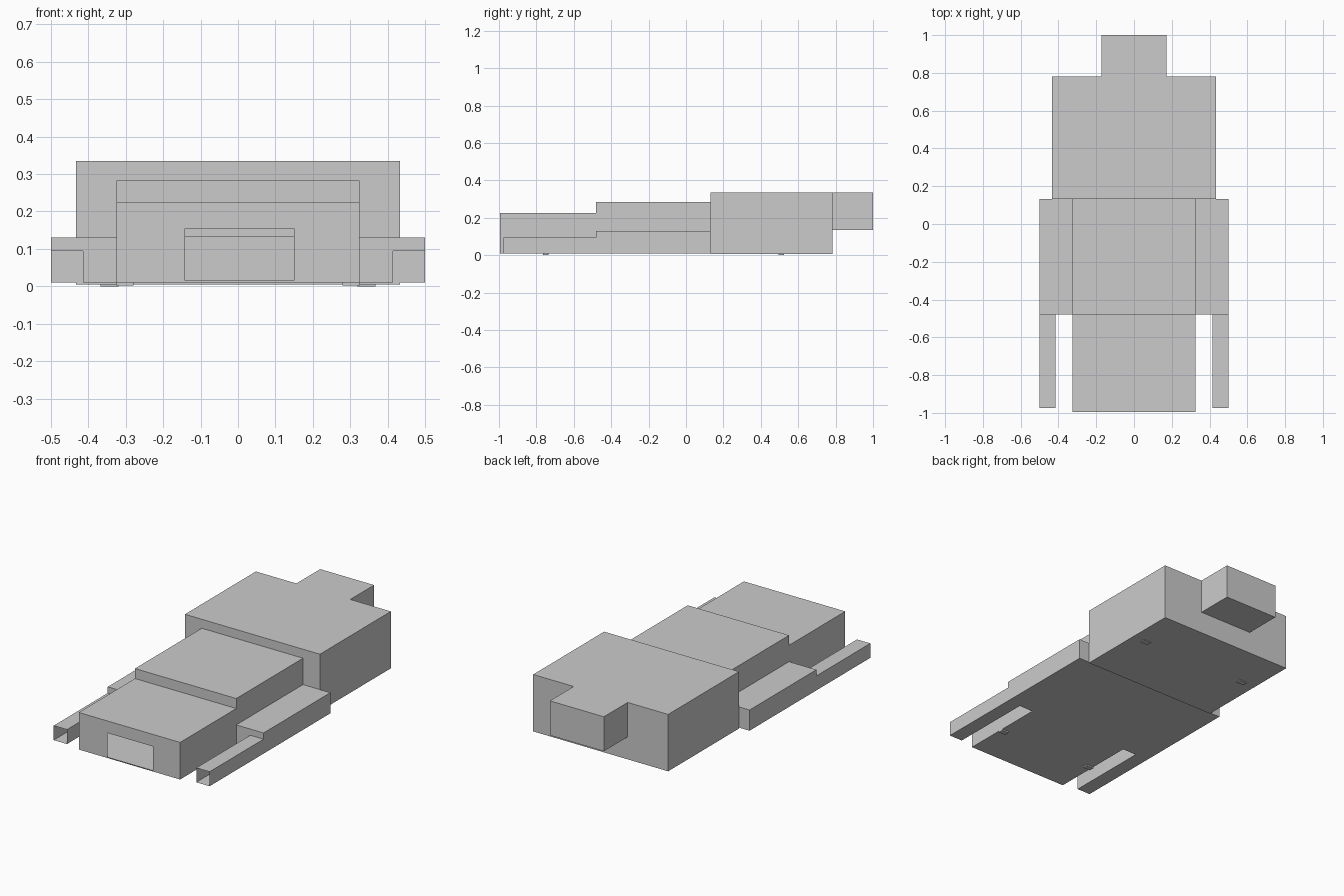
import bpy

if "Cube" in bpy.data.objects:
    bpy.data.objects.remove(bpy.data.objects["Cube"])

# One flat grey for the whole model
grey = bpy.data.materials.new("plain grey")
grey.diffuse_color = (0.6, 0.6, 0.6, 1)
grey.use_nodes = True
grey.node_tree.nodes["Principled BSDF"].inputs["Base Color"].default_value = grey.diffuse_color


def add_object(name, verts, faces):
    mesh = bpy.data.meshes.new(name)
    mesh.from_pydata(verts, [], faces)
    mesh.materials.append(grey)
    obj = bpy.data.objects.new(name, mesh)
    bpy.context.collection.objects.link(obj)
    return obj


SIDES = {"left": (0, 1, 3, 2), "right": (4, 6, 7, 5), "front": (0, 4, 5, 1),
         "back": (2, 3, 7, 6), "bottom": (0, 2, 6, 4), "top": (1, 5, 7, 3)}


def shell(name, x, y, z, open_sides=()):
    """Sheet-walled box with some sides left open."""
    verts = [(a, b, c) for a in x for b in y for c in z]
    add_object(name, verts, [f for s, f in SIDES.items() if s not in open_sides])


def wall(name, y, outer, hole, facing_back=False):
    """Upright wall (x0, x1, z0, z1) at depth y, with a rectangular hole."""
    xs = (outer[0], hole[0], hole[1], outer[1])
    zs = (outer[2], hole[2], hole[3], outer[3])
    verts, faces = [], []
    for i in range(3):
        for j in range(3):
            solid = (i, j) != (1, 1)
            if solid and xs[i + 1] - xs[i] > 1e-4 and zs[j + 1] - zs[j] > 1e-4:
                n = len(verts)
                verts += [(xs[i], y, zs[j]), (xs[i + 1], y, zs[j]),
                          (xs[i + 1], y, zs[j + 1]), (xs[i], y, zs[j + 1])]
                f = (n, n + 1, n + 2, n + 3)
                faces.append(f[::-1] if facing_back else f)
    add_object(name, verts, faces)


B = 0.01                      # underside height
FRONT, STEP, JOIN, REAR = -0.995, -0.48, 0.132, 0.782
body = (-0.325, 0.325)
block = (-0.433, 0.433)
tail = (-0.173, 0.173)

# Low nose with a rectangular opening, then the taller middle body
shell("nose", body, (FRONT, STEP), (B, 0.225), ("front", "back"))
wall("nose_front", FRONT, (*body, B, 0.225), (-0.142, 0.15, 0.015, 0.155))
shell("middle_body", body, (STEP, JOIN), (B, 0.283), ("front", "back"))
wall("middle_step", STEP, (*body, B, 0.283), (*body, B, 0.225))

# Wide rear block with a raised tail box
shell("rear_block", block, (JOIN, REAR), (0.005, 0.335), ("front", "back"))
wall("rear_block_front", JOIN, (*block, 0.005, 0.335), (*body, B, 0.283))
wall("rear_block_back", REAR, (*block, 0.005, 0.335), (*tail, 0.135, 0.335), True)
shell("tail_box", tail, (REAR, 1.0), (0.135, 0.335), ("front",))

# Side pods, hollow prongs and small feet, mirrored
for s, side in ((-1, "left"), (1, "right")):
    def span(a, b):
        return tuple(sorted((s * a, s * b)))
    inner = "left" if s > 0 else "right"
    pod, prong = span(0.325, 0.5), span(0.415, 0.5)
    shell(side + "_pod", pod, (STEP, JOIN), (B, 0.13), ("front", inner))
    wall(side + "_pod_front", STEP, (*pod, B, 0.13), (*prong, B, 0.094))
    shell(side + "_prong", prong, (-0.975, STEP), (B, 0.094), ("front", "back"))
    shell(side + "_front_foot", span(0.28, 0.325), (-0.765, -0.735), (0.002, B), ("top",))
    shell(side + "_rear_foot", span(0.32, 0.368), (0.495, 0.525), (0.0, 0.005), ("top",))
